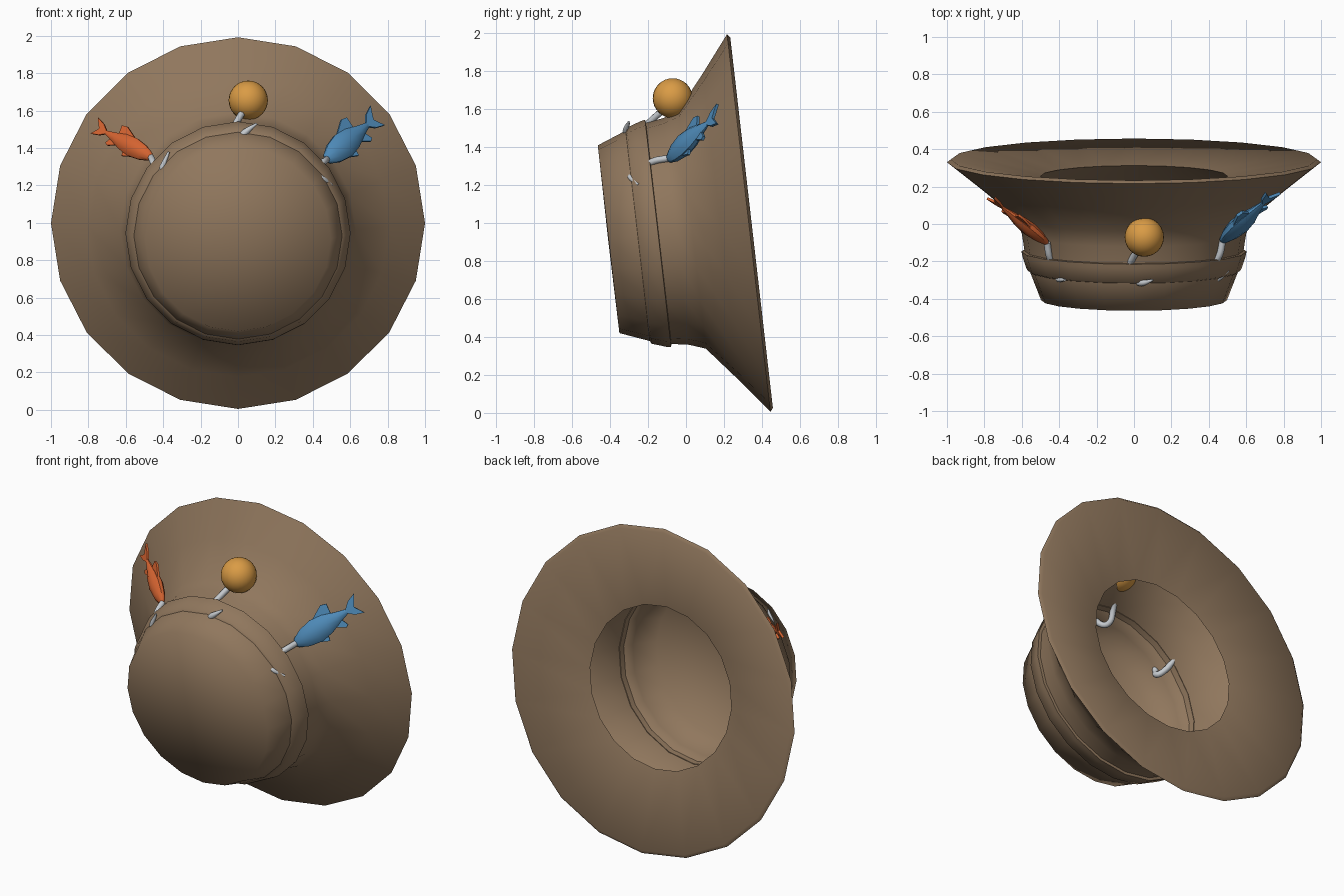
import bpy, bmesh, math
from mathutils import Matrix, Vector

if "Cube" in bpy.data.objects:
    bpy.data.objects.remove(bpy.data.objects["Cube"], do_unlink=True)


def material(name, rgb):
    m = bpy.data.materials.new(name)
    m.use_nodes = True
    m.diffuse_color = (*rgb, 1)
    bsdf = next(n for n in m.node_tree.nodes if n.type == 'BSDF_PRINCIPLED')
    bsdf.inputs["Base Color"].default_value = (*rgb, 1)
    return m


FELT = material("brown_felt", (0.28, 0.185, 0.11))
AMBER = material("amber_float", (0.70, 0.33, 0.06))
BLUE = material("blue_lure", (0.075, 0.25, 0.47))
ORANGE = material("orange_lure", (0.66, 0.125, 0.03))
STEEL = material("hook_steel", (0.56, 0.59, 0.62))


def finish(name, bm, mat, matrix=None, angle=75):
    bmesh.ops.recalc_face_normals(bm, faces=bm.faces)
    mesh = bpy.data.meshes.new(name)
    bm.to_mesh(mesh)
    bm.free()
    mesh.materials.append(mat)
    ob = bpy.data.objects.new(name, mesh)
    bpy.context.collection.objects.link(ob)
    if matrix:
        ob.matrix_world = matrix
    bpy.ops.object.select_all(action='DESELECT')
    ob.select_set(True)
    bpy.context.view_layer.objects.active = ob
    bpy.ops.object.shade_smooth_by_angle(angle=math.radians(angle))
    return ob


def loft(bm, rings, closed=False):
    """Bridge rings of points; a one-point ring becomes a pole."""
    vs = [[bm.verts.new(p) for p in ring] for ring in rings]
    pairs = list(zip(vs, vs[1:])) + ([(vs[-1], vs[0])] if closed else [])
    for a, b in pairs:
        n = max(len(a), len(b))
        for i in range(n):
            j = (i + 1) % n
            quad = [a[i % len(a)], a[j % len(a)], b[j % len(b)], b[i % len(b)]]
            bm.faces.new(list(dict.fromkeys(quad)))


def ring(r1, r2, at, n):
    pts = []
    for i in range(n):
        t = math.tau * i / n
        pts.append(Vector((r1 * math.cos(t), r2 * math.sin(t), at)))
    return pts


# Hat frame: local z runs from the brim out to the crown, tilted slightly down
tilt = math.atan(0.115)
HAT = Matrix.Translation((0, 0.345, 1.0)) @ Matrix.Rotation(math.pi / 2 + tilt, 4, 'X')


def revolve(name, profile, closed):
    bm = bmesh.new()
    loft(bm, [ring(r, r, w, 20) if r else [Vector((0, 0, w))] for r, w in profile], closed)
    return finish(name, bm, FELT, HAT)


# Hat: flared brim with an inner lip, hat band, and crown shell
revolve("brim", [(0.50, 0.09), (0.98, 0), (1.0, 0.015), (0.81, 0.165), (0.63, 0.315),
                 (0.60, 0.40), (0.582, 0.51), (0.57, 0.51), (0.61, 0.33), (0.74, 0.20)], True)
revolve("hat_band", [(0.57, 0.49), (0.602, 0.495), (0.597, 0.52), (0.572, 0.595),
                     (0.552, 0.605)], True)
revolve("crown", [(0, 0.735), (0.475, 0.735), (0.545, 0.59), (0.572, 0.50), (0.582, 0.50),
                  (0.558, 0.60), (0.497, 0.757), (0, 0.76)], False)

# Round float
bm = bmesh.new()
bmesh.ops.create_uvsphere(bm, u_segments=24, v_segments=16, radius=0.105)
finish("round_float", bm, AMBER, Matrix.Translation((0.055, -0.07, 1.655)))


def plate(bm, outline, t):
    """Thin fin in the length-height plane."""
    back = [bm.verts.new((x, -t, z)) for x, z in outline]
    front = [bm.verts.new((x, t, z)) for x, z in outline]
    bm.faces.new(back)
    bm.faces.new(front)
    n = len(outline)
    for i in range(n):
        j = (i + 1) % n
        bm.faces.new((back[i], back[j], front[j], front[i]))


def fish(name, mat, nose, tail, up, height, thick):
    nose, tail = Vector(nose), Vector(tail)
    length = (tail - nose).length
    x = (tail - nose).normalized()
    z = Vector(up)
    z = (z - x * z.dot(x)).normalized()
    y = z.cross(x)
    frame = Matrix.Translation(nose) @ Matrix((x, y, z)).transposed().to_4x4()
    bm = bmesh.new()
    # Body: station along the length, share of full girth
    rings = [[Vector((0, 0, 0))]]
    for s, g in [(0.05, 0.42), (0.18, 0.8), (0.35, 1), (0.52, 0.86), (0.68, 0.5), (0.84, 0.2)]:
        rings.append([Vector((s * length, p.x, p.y))
                      for p in ring(g * thick / 2, g * height / 2, 0, 10)])
    rings.append([Vector((0.9 * length, 0, 0))])
    loft(bm, rings)
    # Tail fork, back fin and belly fins
    h = height / 2
    fins = [[(0.80, 0), (0.92, 0.62), (1.05, 0.9), (0.95, 0), (1.03, -0.8), (0.91, -0.55)],
            [(0.36, 0.8), (0.58, 1.5), (0.66, 1.35), (0.64, 0.5)],
            [(0.58, -0.5), (0.72, -1.05), (0.76, -0.9), (0.72, -0.3)],
            [(0.30, -0.85), (0.44, -1.25), (0.46, -0.8)]]
    for f in fins:
        plate(bm, [(s * length, v * h) for s, v in f], thick * 0.09)
    finish(name, bm, mat, frame, 40)


fish("blue_fish", BLUE, (0.465, -0.10, 1.33), (0.735, 0.155, 1.56), (-0.6, 0, 0.8), 0.15, 0.09)
fish("orange_fish", ORANGE, (-0.455, -0.11, 1.345), (-0.755, 0.13, 1.51), (0.45, 0, 0.85),
     0.11, 0.075)


def hook(name, points):
    """Bent wire that pierces the felt, tapering at its point."""
    cu = bpy.data.curves.new(name, 'CURVE')
    cu.dimensions = '3D'
    cu.bevel_depth = 0.018
    cu.bevel_resolution = 2
    cu.use_fill_caps = True
    cu.resolution_u = 5
    sp = cu.splines.new('BEZIER')
    sp.bezier_points.add(len(points) - 1)
    for bp, p in zip(sp.bezier_points, points):
        bp.co = p
        bp.handle_left_type = bp.handle_right_type = 'AUTO'
    sp.bezier_points[-1].radius = 0.35
    cu.materials.append(STEEL)
    bpy.context.collection.objects.link(bpy.data.objects.new(name, cu))


hook("blue_fish_hook", [(0.475, -0.09, 1.34), (0.45, -0.18, 1.32), (0.40, -0.22, 1.28),
                        (0.375, -0.27, 1.25), (0.43, -0.295, 1.245), (0.505, -0.25, 1.2)])
hook("float_hook", [(0.03, -0.11, 1.6), (0, -0.17, 1.55), (-0.02, -0.21, 1.51),
                    (-0.025, -0.26, 1.44), (0.0, -0.30, 1.445), (0.04, -0.315, 1.485),
                    (0.10, -0.30, 1.53)])
hook("orange_fish_hook", [(-0.465, -0.10, 1.35), (-0.45, -0.18, 1.315), (-0.42, -0.22, 1.26),
                          (-0.39, -0.26, 1.235), (-0.405, -0.29, 1.28), (-0.37, -0.30, 1.38)])
